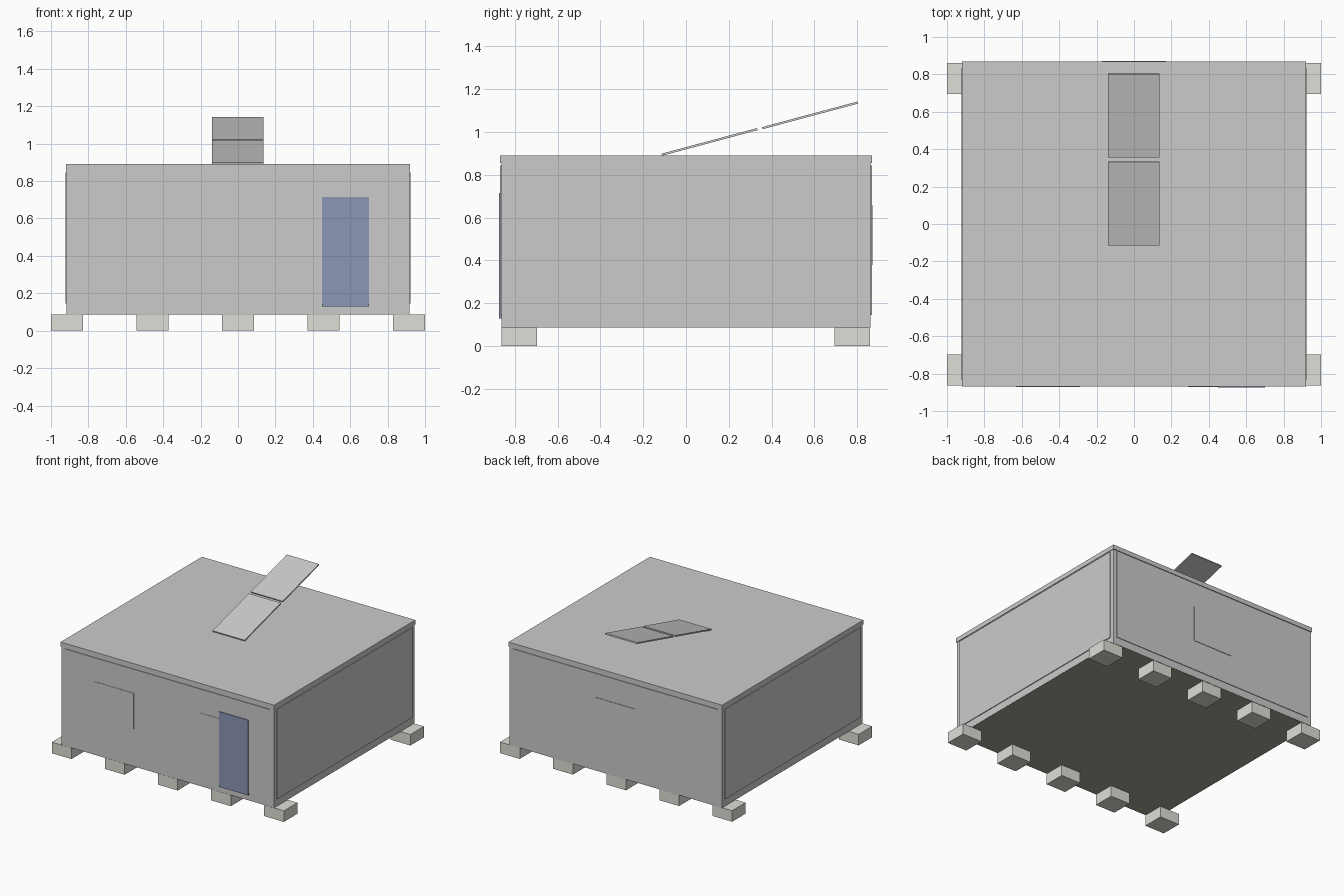
import bpy, bmesh
from mathutils import Matrix, Vector
from math import radians

if "Cube" in bpy.data.objects:
    bpy.data.objects.remove(bpy.data.objects["Cube"])


def mat(name, rgb):
    m = bpy.data.materials.new(name)
    m.diffuse_color = (*rgb, 1)
    m.use_nodes = True
    m.node_tree.nodes["Principled BSDF"].inputs["Base Color"].default_value = m.diffuse_color
    return m


def box(name, lo, hi, material=None):
    lo, hi = Vector(lo), Vector(hi)
    mesh = bpy.data.meshes.new(name)
    bm = bmesh.new()
    bmesh.ops.create_cube(bm, size=1, matrix=Matrix.Diagonal((*(hi - lo), 1)))
    bm.to_mesh(mesh)
    bm.free()
    ob = bpy.data.objects.new(name, mesh)
    ob.location = (lo + hi) / 2
    bpy.context.collection.objects.link(ob)
    if material:
        mesh.materials.append(material)
    return ob


concrete = mat("concrete", (0.74, 0.73, 0.68))
floor_brown = mat("floor_brown", (0.40, 0.37, 0.30))
door_blue = mat("door_blue", (0.26, 0.31, 0.46))

BX, BY = 0.916, 0.863      # frame half sizes
PX, PY = 0.886, 0.834      # wall panel half sizes
Z0, Z1 = 0.145, 0.845      # wall panel bottom and top

# Foundation blocks in two rows
for i in range(5):
    x = -0.915 + i * 0.4575
    for side, y in (("front", -0.78), ("back", 0.777)):
        box(f"{side}_block_{i + 1}", (x - 0.085, y - 0.083, 0),
            (x + 0.085, y + 0.083, 0.086), concrete)

# Floor slab
box("floor", (-BX + 0.001, -BY + 0.001, 0.086), (BX - 0.001, BY - 0.001, 0.12), floor_brown)

# Base rails and corner posts
for s, name in ((-1, "front"), (1, "back")):
    a, b = sorted((s * BY, s * PY))
    box(name + "_base_rail", (-BX, a, 0.088), (BX, b, Z0), None)
    for t, side in ((-1, "left"), (1, "right")):
        c, d = sorted((t * BX, t * PX))
        box(f"{name}_{side}_post", (c, a, Z0), (d, b, 0.855))
for s, name in ((-1, "left"), (1, "right")):
    a, b = sorted((s * BX, s * PX))
    box(name + "_base_rail", (a, -PY, 0.088), (b, PY, Z0))

# Wall panels standing slightly proud of the frame
for s, name in ((-1, "front"), (1, "back")):
    a, b = sorted((s * 0.81, s * 0.868))
    box(name + "_wall", (-PX, a, Z0), (PX, b, Z1))
for s, name in ((-1, "left"), (1, "right")):
    a, b = sorted((s * 0.86, s * 0.922))
    box(name + "_wall", (a, -PY, Z0), (b, PY, Z1))

# Roof with its narrow lower lip
box("roof_lip", (-BX, -BY, Z1), (BX, BY, 0.856))
box("roof", (-0.92, -0.869, 0.855), (0.92, 0.869, 0.89))

# Windows and door
for name, x in (("left", -0.46), ("right", 0.46)):
    box(f"front_{name}_window", (x - 0.17, -0.871, 0.38), (x + 0.17, -0.85, 0.66))
box("back_window", (-0.17, 0.85, 0.38), (0.17, 0.872, 0.66))
box("door", (0.45, -0.874, 0.13), (0.70, -0.85, 0.715), door_blue)

# Tilted roof panels
for i, (y, z) in enumerate(((0.11, 0.954), (0.579, 1.078))):
    p = box(f"solar_panel_{i + 1}", (-0.139, y - 0.231, z - 0.005),
            (0.137, y + 0.231, z + 0.005))
    p.rotation_euler.x = radians(15)
